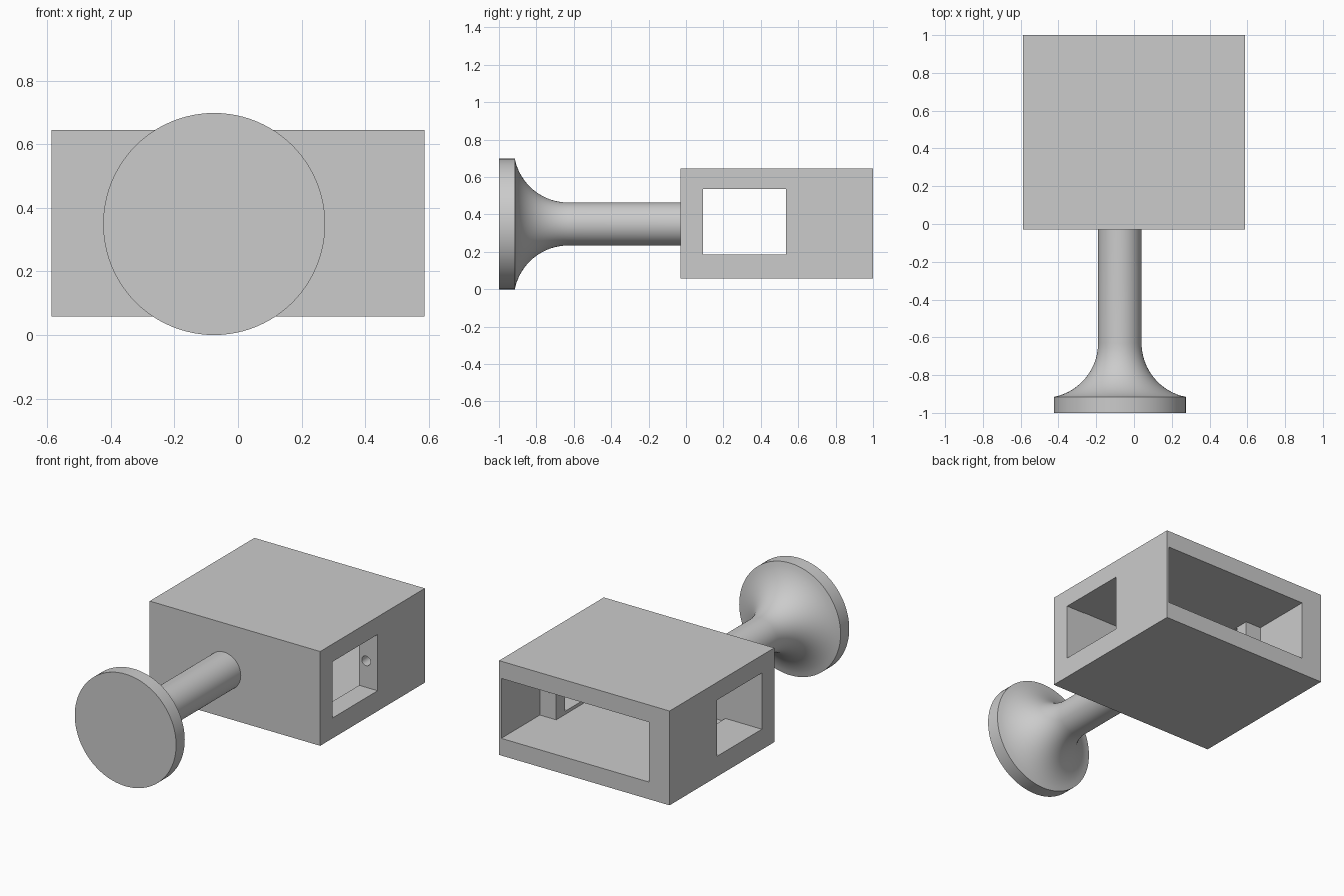
import bpy, bmesh, math
from mathutils import Matrix, Vector

cube = bpy.data.objects.get("Cube")
if cube:
    bpy.data.objects.remove(cube, do_unlink=True)

grey = bpy.data.materials.new("plain_grey")
grey.use_nodes = True
GREY = (0.6, 0.6, 0.6, 1)
grey.diffuse_color = GREY
grey.node_tree.nodes["Principled BSDF"].inputs["Base Color"].default_value = GREY


def finish(name, bm):
    bmesh.ops.recalc_face_normals(bm, faces=bm.faces)
    mesh = bpy.data.meshes.new(name)
    bm.to_mesh(mesh)
    bm.free()
    mesh.materials.append(grey)
    obj = bpy.data.objects.new(name, mesh)
    bpy.context.collection.objects.link(obj)
    return obj


def block(name, low, high):
    low, high = Vector(low), Vector(high)
    bm = bmesh.new()
    bmesh.ops.create_cube(bm, size=1, matrix=Matrix.Translation((low + high) / 2)
                          @ Matrix.Diagonal((*(high - low), 1)))
    return finish(name, bm)


def rod(name, x, z, radius, y0, y1):
    bm = bmesh.new()
    bmesh.ops.create_cone(bm, cap_ends=True, segments=32, radius1=radius,
                          radius2=radius, depth=y1 - y0,
                          matrix=Matrix.Translation((x, (y0 + y1) / 2, z))
                          @ Matrix.Rotation(math.pi / 2, 4, "X"))
    return finish(name, bm)


def smooth(obj):
    bpy.ops.object.select_all(action="DESELECT")
    obj.select_set(True)
    bpy.context.view_layer.objects.active = obj
    bpy.ops.object.shade_smooth_by_angle(angle=math.radians(30))


# Housing, hollowed by a rear bay, a narrower front bay, side windows and bolt holes
housing = block("housing", (-0.587, -0.03, 0.058), (0.587, 1.0, 0.645))
cutters = [
    block("rear_bay_cutter", (-0.444, 0.62, 0.165), (0.572, 1.1, 0.538)),
    block("front_bay_cutter", (-0.336, 0.092, 0.165), (0.46, 0.7, 0.538)),
    block("side_window_cutter", (-0.7, 0.092, 0.185), (0.7, 0.535, 0.535)),
]
for side in (-1, 1):
    cutters.append(rod("bolt_hole_cutter", 0.063 + side * 0.445, 0.35, 0.03, 0.45, 0.7))
for cutter in cutters:
    cutter.hide_render = True
    cutter.hide_set(True)
    mod = housing.modifiers.new(cutter.name, "BOOLEAN")
    mod.operation = "DIFFERENCE"
    mod.solver = "EXACT"
    mod.object = cutter

# Bake the cuts and drop the cutters
bpy.context.view_layer.update()
baked = bpy.data.meshes.new_from_object(
    housing.evaluated_get(bpy.context.evaluated_depsgraph_get()))
housing.modifiers.clear()
housing.data = baked
for cutter in cutters:
    bpy.data.objects.remove(cutter, do_unlink=True)
smooth(housing)

# Handle: end disc, concave flare and shaft turned around one axis
DISC, SHAFT, FLARE = 0.349, 0.115, 0.291
profile = [(0, -1.0), (DISC, -1.0), (DISC, -0.915)]
sweep = math.asin(0.285 / FLARE)
for i in range(1, 17):
    a = sweep * (1 - i / 16)
    profile.append((SHAFT + FLARE * (1 - math.cos(a)), -0.63 - FLARE * math.sin(a)))
profile += [(SHAFT, -0.03), (0, -0.03)]
bm = bmesh.new()
verts = [bm.verts.new((r, y, 0)) for r, y in profile]
edges = [bm.edges.new(pair) for pair in zip(verts, verts[1:])]
bmesh.ops.spin(bm, geom=verts + edges, cent=(0, 0, 0), axis=(0, 1, 0),
               angle=math.tau, steps=96, use_merge=True)
bmesh.ops.remove_doubles(bm, verts=bm.verts, dist=1e-5)
bmesh.ops.translate(bm, verts=bm.verts, vec=(-0.075, 0, DISC))
smooth(finish("handle", bm))
